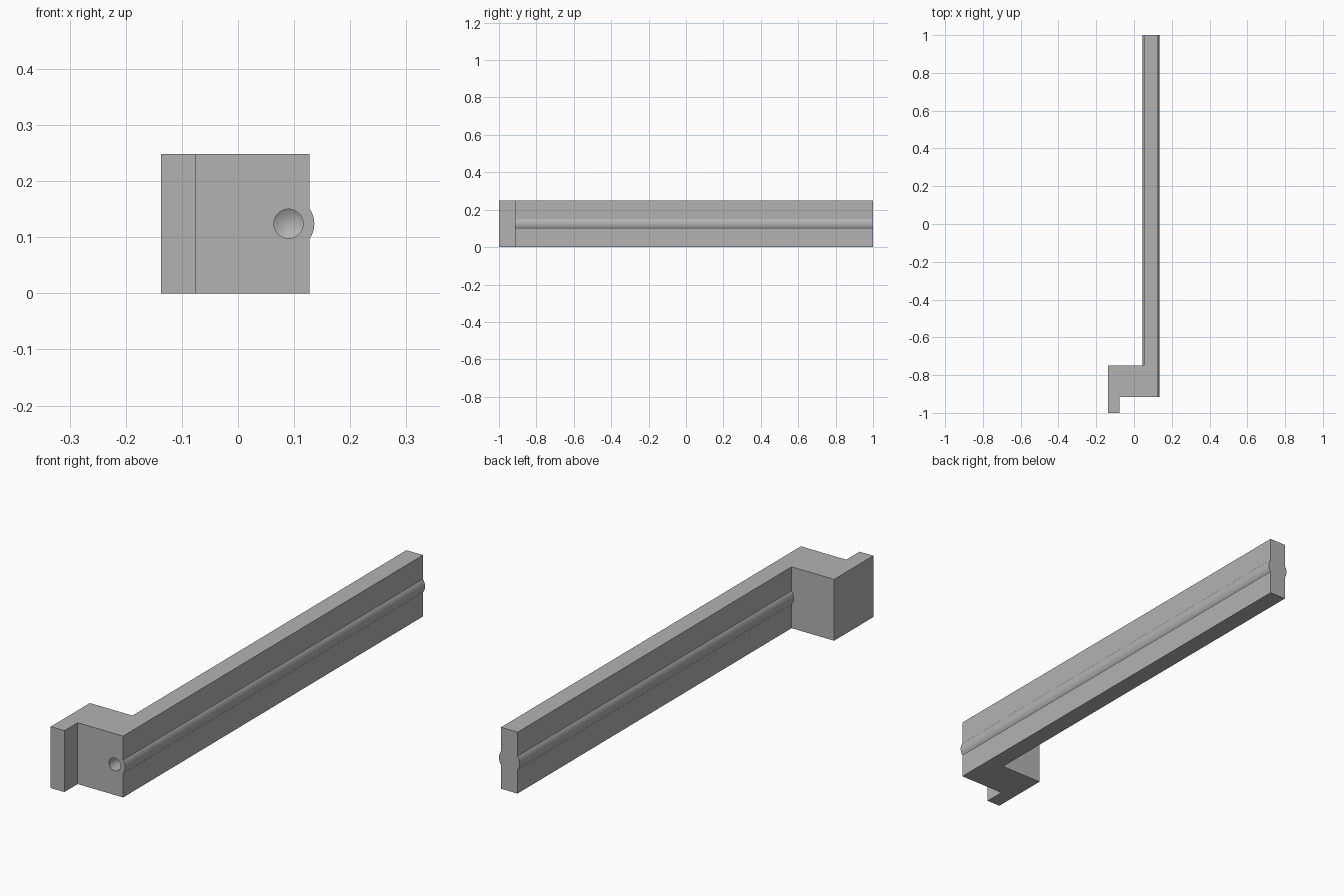
import bpy, bmesh, math
from mathutils import Matrix, Vector

cube = bpy.data.objects.get("Cube")
if cube:
    bpy.data.objects.remove(cube, do_unlink=True)

HEIGHT = 0.248
AXIS_X, AXIS_Z = 0.09, HEIGHT / 2
FRONT, BACK = -0.915, 1.0

steel = bpy.data.materials.new("grey_steel")
steel.use_nodes = True
steel.diffuse_color = (0.45, 0.45, 0.45, 1)
steel.node_tree.nodes["Principled BSDF"].inputs["Base Color"].default_value = (0.45, 0.45, 0.45, 1)


def make_object(name, bm):
    bmesh.ops.recalc_face_normals(bm, faces=bm.faces[:])
    mesh = bpy.data.meshes.new(name)
    bm.to_mesh(mesh)
    bm.free()
    mesh.materials.append(steel)
    obj = bpy.data.objects.new(name, mesh)
    bpy.context.collection.objects.link(obj)
    return obj


def prism(name, outline, height):
    """Flat outline in plan, raised to a height."""
    bm = bmesh.new()
    face = bm.faces.new([bm.verts.new((x, y, 0)) for x, y in outline])
    top = bmesh.ops.extrude_face_region(bm, geom=[face])["geom"]
    bmesh.ops.translate(bm, vec=(0, 0, height),
                        verts=[v for v in top if isinstance(v, bmesh.types.BMVert)])
    return make_object(name, bm)


def round_bar(name, radius, start, end, tip=0.0, sides=64):
    """Cylinder along y on the channel axis, with an optional conical tip at the end."""
    bm = bmesh.new()
    bmesh.ops.create_cone(bm, cap_ends=True, segments=sides, radius1=radius,
                          radius2=radius, depth=end - start)
    if tip:
        cap = max(bm.faces, key=lambda f: f.calc_center_median().z)
        point = bmesh.ops.poke(bm, faces=[cap])["verts"][0]
        point.co.z += tip
    bm.transform(Matrix.Translation((AXIS_X, (start + end) / 2, AXIS_Z))
                 @ Matrix.Rotation(-math.pi / 2, 4, "X"))
    return make_object(name, bm)


def combine(target, tool, operation):
    mod = target.modifiers.new(tool.name, "BOOLEAN")
    mod.operation, mod.solver, mod.object = operation, "EXACT", tool
    bpy.context.view_layer.objects.active = target
    bpy.ops.object.modifier_apply(modifier=mod.name)
    bpy.data.objects.remove(tool, do_unlink=True)


# Long arm with the stepped hook block and its lip
arm = prism("hooked_arm", [
    (-0.137, -1.0), (-0.076, -1.0), (-0.076, FRONT), (0.127, FRONT),
    (0.127, BACK), (0.053, BACK), (0.053, -0.75), (-0.137, -0.75)], HEIGHT)

# Rounded rib bulging from both sides of the arm
combine(arm, round_bar("channel_rib", 0.046, FRONT, BACK), "UNION")

# Blind drilled channel with a conical end
combine(arm, round_bar("channel_bore", 0.026, FRONT - 0.05, 0.9, tip=0.016), "DIFFERENCE")

# Smooth curved surfaces, sharp edges kept
bpy.ops.object.select_all(action="DESELECT")
arm.select_set(True)
bpy.context.view_layer.objects.active = arm
bpy.ops.object.shade_smooth_by_angle(angle=math.radians(30))
